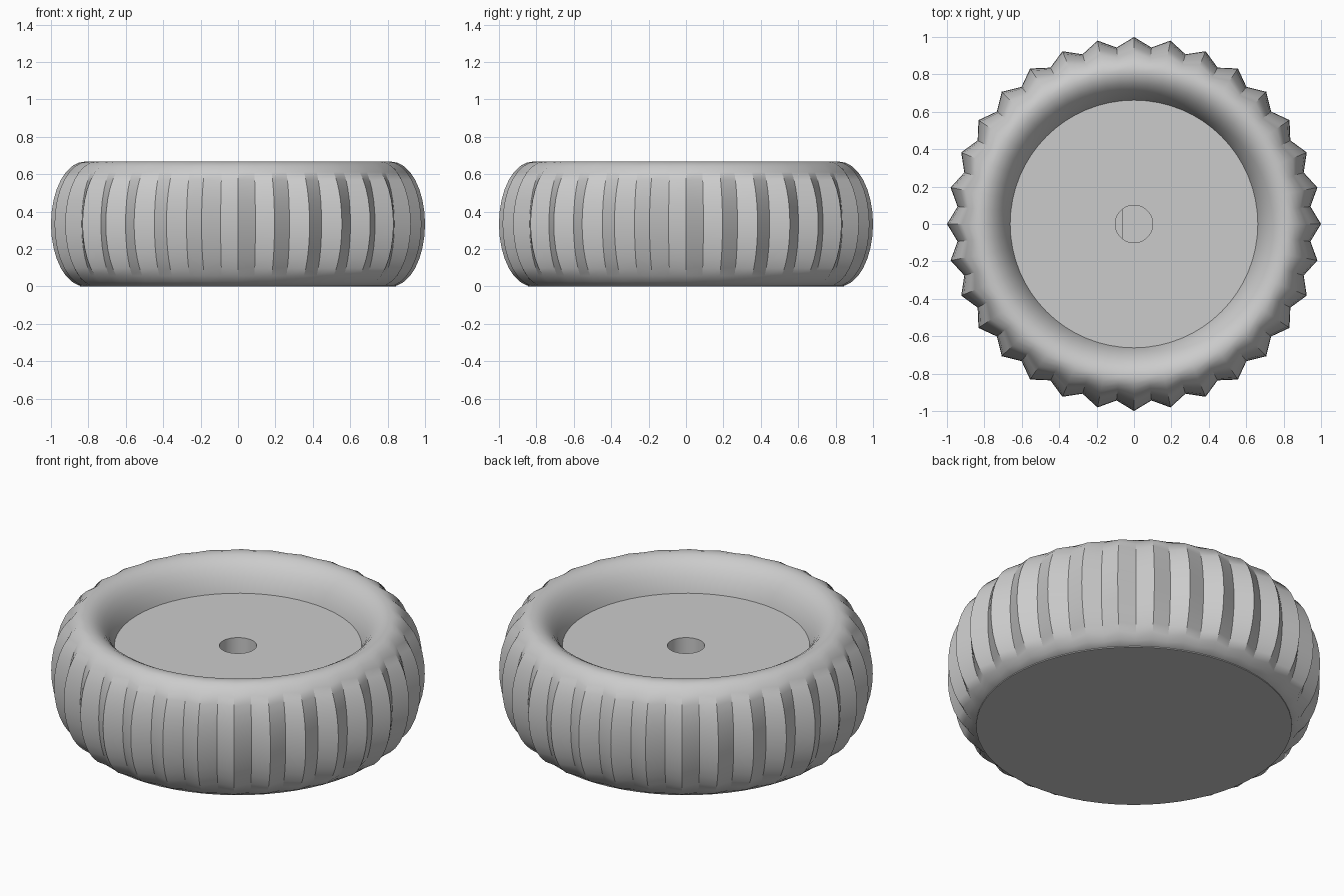
import bpy
import bmesh
from math import cos, sin, pi, radians

cube = bpy.data.objects.get("Cube")
if cube:
    bpy.data.objects.remove(cube, do_unlink=True)

TEETH = 32
SEGMENTS = TEETH * 2
HEIGHT = 0.667
HALF = HEIGHT / 2
HUB_TOP = 0.49

grey = bpy.data.materials.new("light grey")
grey.use_nodes = True
colour = (0.6, 0.6, 0.6, 1)
grey.diffuse_color = colour
grey.node_tree.nodes["Principled BSDF"].inputs["Base Color"].default_value = colour


def lathe(name, profile_at, segments):
    """Sweep a closed (radius, height) profile around z; it may vary per segment."""
    bm = bmesh.new()
    rings = []
    for i in range(segments):
        a = 2 * pi * i / segments
        rings.append([bm.verts.new((r * cos(a), r * sin(a), z)) for r, z in profile_at(i)])
    count = len(rings[0])
    for i in range(segments):
        here, there = rings[i], rings[(i + 1) % segments]
        for j in range(count):
            k = (j + 1) % count
            bm.faces.new((here[j], there[j], there[k], here[k]))
    finish(name, bm)


def finish(name, bm):
    bmesh.ops.remove_doubles(bm, verts=bm.verts, dist=1e-5)
    bmesh.ops.recalc_face_normals(bm, faces=bm.faces)
    mesh = bpy.data.meshes.new(name)
    bm.to_mesh(mesh)
    bm.free()
    mesh.materials.append(grey)
    obj = bpy.data.objects.new(name, mesh)
    bpy.context.collection.objects.link(obj)
    bpy.ops.object.select_all(action="DESELECT")
    obj.select_set(True)
    bpy.context.view_layer.objects.active = obj
    bpy.ops.object.shade_smooth_by_angle(angle=radians(30))


# Tyre: tall oval section, its outer half alternating between ridge and groove
def tyre_section(i):
    outer = 0.18 if i % 2 == 0 else 0.128
    steps = 32
    points = []
    for j in range(steps):
        t = 2 * pi * j / steps
        width = outer if cos(t) > 0 else 0.18
        points.append((0.82 + width * cos(t), HALF + HALF * sin(t)))
    return points


lathe("tyre", tyre_section, SEGMENTS)

# Hub: recessed disc with an axle hole, closed underneath by a flat base
hub_profile = [(0, 0.02), (0.1, 0.02), (0.1, HUB_TOP), (0.67, HUB_TOP),
               (0.67, 0.006), (0.845, 0.006), (0.845, 0), (0, 0)]
lathe("hub", lambda i: hub_profile, SEGMENTS)

# Axle key: flat-sided filler deep in the hole
bm = bmesh.new()
spread = radians(53)
arc = [pi - spread + 2 * spread * i / 12 for i in range(13)]
face = bm.faces.new([bm.verts.new((0.1 * cos(a), 0.1 * sin(a), 0.02)) for a in arc])
extruded = bmesh.ops.extrude_face_region(bm, geom=[face])["geom"]
top = [v for v in extruded if isinstance(v, bmesh.types.BMVert)]
bmesh.ops.translate(bm, verts=top, vec=(0, 0, 0.23))
finish("axle_key", bm)
